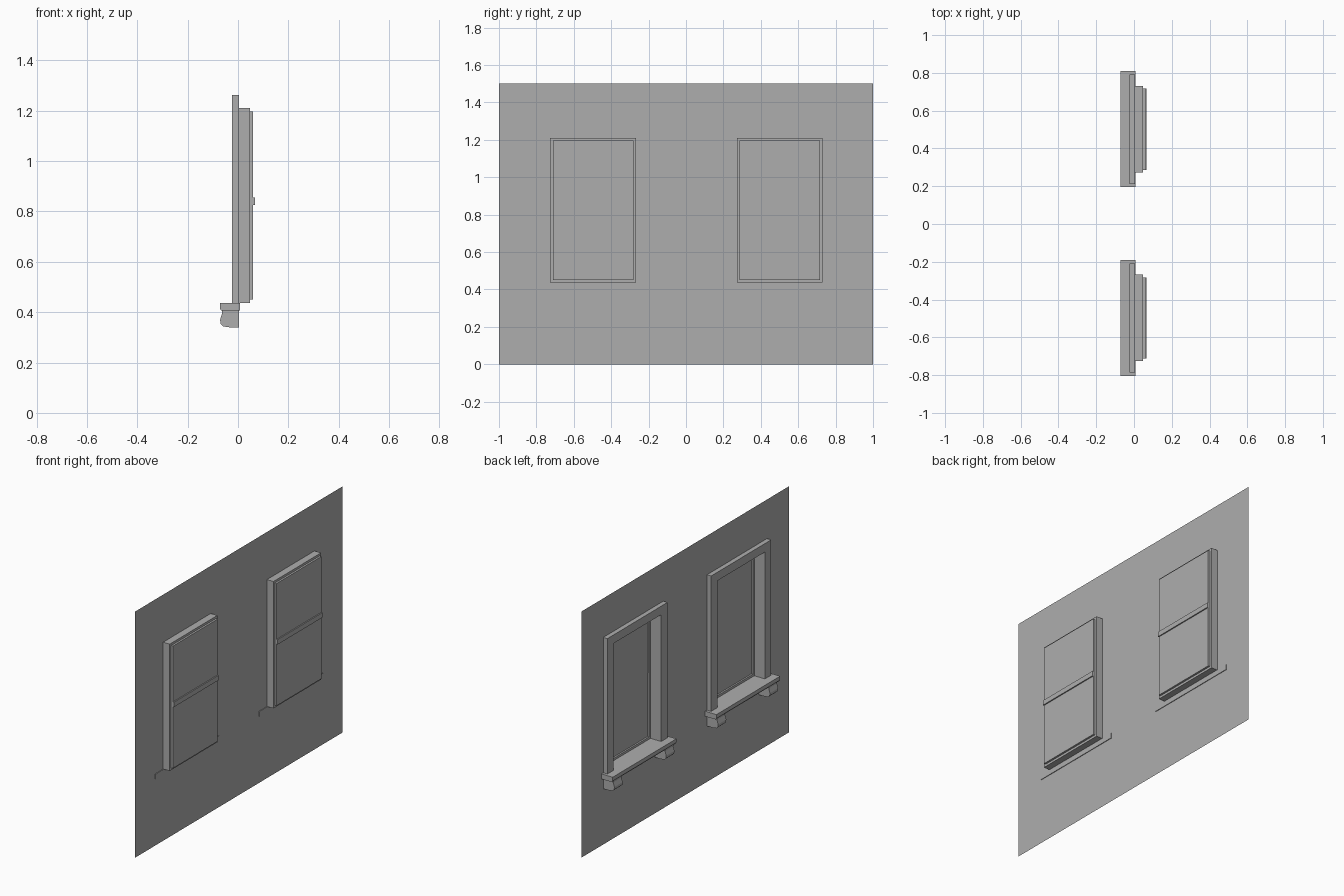
import bpy, bmesh

if "Cube" in bpy.data.objects:
    bpy.data.objects.remove(bpy.data.objects["Cube"])

mat = bpy.data.materials.new("plain_grey")
mat.use_nodes = True
GREY = (0.42, 0.42, 0.42, 1)
mat.diffuse_color = GREY
mat.node_tree.nodes["Principled BSDF"].inputs["Base Color"].default_value = GREY

WALL_X = 0.004
HALF_W, LOW, HIGH = 0.229, 0.437, 1.21     # wall opening
CENTRES = (-0.497, 0.502)


def finish(name, bm):
    mesh = bpy.data.meshes.new(name)
    bm.to_mesh(mesh)
    bm.free()
    mesh.materials.append(mat)
    obj = bpy.data.objects.new(name, mesh)
    bpy.context.collection.objects.link(obj)
    return obj


def box(bm, x, y, z):
    """Add a closed box from three (low, high) ranges."""
    vs = bmesh.ops.create_cube(bm, size=1)["verts"]
    for v in vs:
        v.co = [r[0] if c < 0 else r[1] for c, r in zip(v.co, (x, y, z))]


def extrude_profile(bm, points, y0, y1):
    """Sweep an x-z outline along y."""
    face = bm.faces.new([bm.verts.new((x, y0, z)) for x, z in points])
    geom = bmesh.ops.extrude_face_region(bm, geom=[face])["geom"]
    moved = [g for g in geom if isinstance(g, bmesh.types.BMVert)]
    bmesh.ops.translate(bm, vec=(0, y1 - y0, 0), verts=moved)
    bmesh.ops.recalc_face_normals(bm, faces=bm.faces)


def loop(bm, x, yc, inset):
    """Rectangle of vertices inside the window opening."""
    w, a, b = HALF_W - inset, LOW + inset, HIGH - inset
    return [bm.verts.new((x, yc + s * w, z))
            for s, z in ((-1, a), (1, a), (1, b), (-1, b))]


# Wall sheet with two openings
bm = bmesh.new()
ys = [-1] + [c + s * HALF_W for c in CENTRES for s in (-1, 1)] + [1]
zs = [0, LOW, HIGH, 1.5]
grid = [[bm.verts.new((WALL_X, y, z)) for z in zs] for y in ys]
for i in range(5):
    for j in range(3):
        if not (i in (1, 3) and j == 1):
            bm.faces.new((grid[i][j], grid[i + 1][j], grid[i + 1][j + 1], grid[i][j + 1]))
finish("wall", bm)

SILL = [(-0.072, 0.437), (0.008, 0.437), (0.008, 0.406), (-0.066, 0.406), (-0.072, 0.414)]
BRACKET = [(0.004, 0.406), (-0.064, 0.406), (-0.063, 0.396), (-0.071, 0.37),
           (-0.069, 0.353), (-0.058, 0.343), (-0.035, 0.34), (0.004, 0.34)]

for side, yc in zip(("right", "left"), CENTRES):
    # Raised trim around the opening
    bm = bmesh.new()
    x = (-0.024, WALL_X)
    for s in (-1, 1):
        box(bm, x, sorted((yc + s * HALF_W, yc + s * 0.289)), (LOW, HIGH))
    box(bm, x, (yc - 0.289, yc + 0.289), (HIGH, 1.262))
    finish(f"{side}_trim", bm)

    # Reveal, stepping in to the recessed sash
    bm = bmesh.new()
    rings = [loop(bm, *a) for a in ((WALL_X, yc, 0), (0.048, yc, 0),
                                    (0.048, yc, 0.014), (0.060, yc, 0.014))]
    for a, b in zip(rings, rings[1:]):
        for k in range(4):
            n = (k + 1) % 4
            bm.faces.new((a[k], a[n], b[n], b[k]))
    finish(f"{side}_reveal", bm)

    # Upper and lower panes, the upper one slightly nearer the street
    w = HALF_W - 0.014
    for name, px, z in (("upper_pane", 0.056, (0.84, HIGH - 0.014)),
                        ("lower_pane", 0.058, (LOW + 0.014, 0.84))):
        bm = bmesh.new()
        box(bm, (px, 0.060), (yc - w, yc + w), z)
        finish(f"{side}_{name}", bm)

    # Meeting rail
    bm = bmesh.new()
    box(bm, (0.060, 0.067), (yc - w, yc + w), (0.826, 0.856))
    finish(f"{side}_meeting_rail", bm)

    # Sill and its two brackets
    bm = bmesh.new()
    extrude_profile(bm, SILL, yc - 0.307, yc + 0.307)
    finish(f"{side}_sill", bm)
    for end, s in (("front", -1), ("back", 1)):
        bm = bmesh.new()
        extrude_profile(bm, BRACKET, yc + s * 0.289, yc + s * 0.21)
        finish(f"{side}_{end}_bracket", bm)
